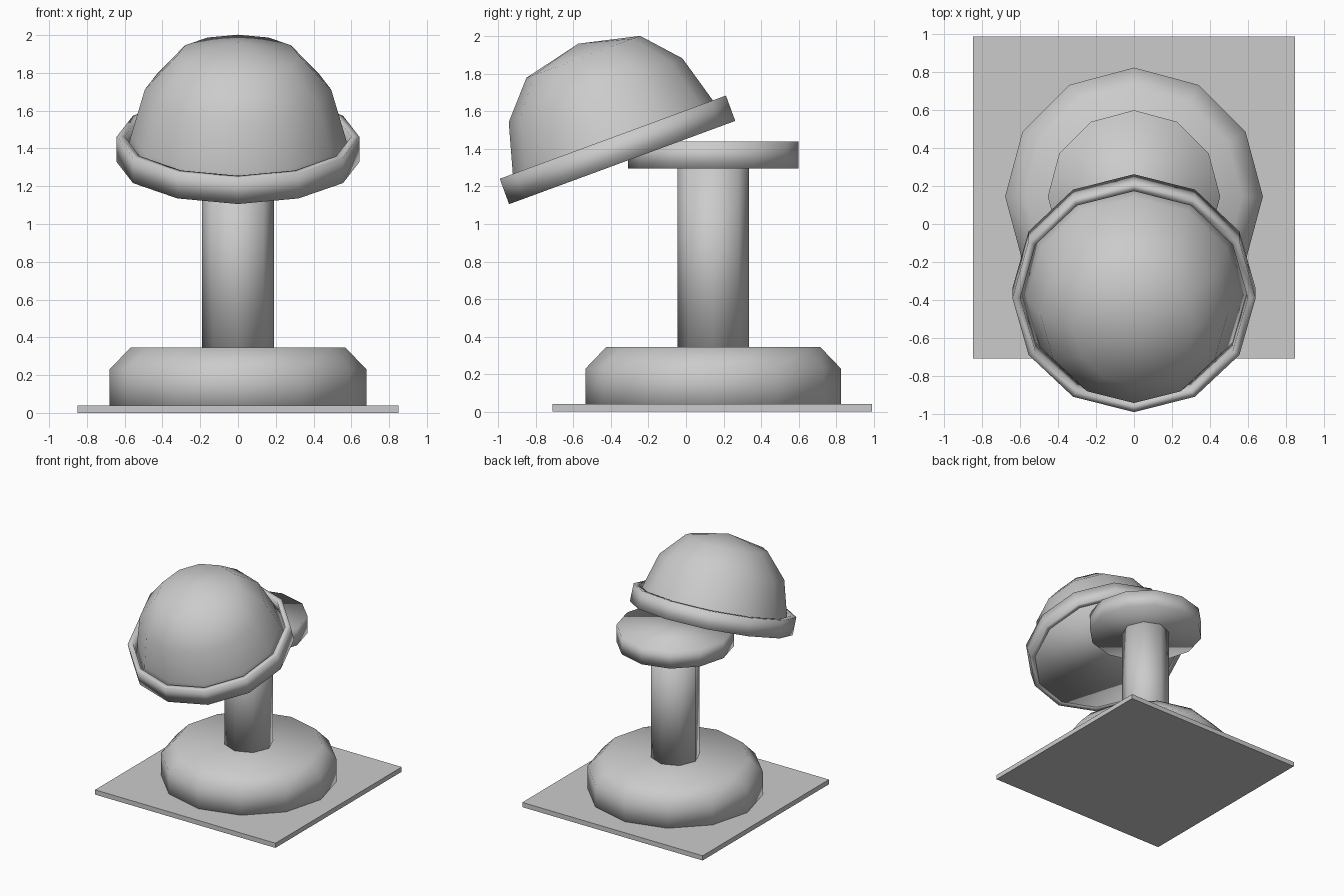
import bpy, bmesh, math
from mathutils import Matrix

if "Cube" in bpy.data.objects:
    bpy.data.objects.remove(bpy.data.objects["Cube"])

grey = bpy.data.materials.new("plain_grey")
grey.diffuse_color = (0.6, 0.6, 0.6, 1)
grey.use_nodes = True
grey.node_tree.nodes["Principled BSDF"].inputs["Base Color"].default_value = grey.diffuse_color


def finish(name, bm, matrix, smooth=True):
    bmesh.ops.recalc_face_normals(bm, faces=bm.faces)
    for f in bm.faces:
        f.smooth = smooth
    bm.transform(matrix)
    me = bpy.data.meshes.new(name)
    bm.to_mesh(me)
    bm.free()
    me.materials.append(grey)
    ob = bpy.data.objects.new(name, me)
    bpy.context.collection.objects.link(ob)
    return ob


def lathe(name, profile, sides, matrix, closed=False):
    """Spin (radius, height) points round z; cap open ends unless the profile is a loop."""
    bm = bmesh.new()
    rings = []
    for r, z in profile:
        if r == 0:
            rings.append([bm.verts.new((0, 0, z))] * sides)
        else:
            rings.append([bm.verts.new((r * math.cos(2 * math.pi * i / sides),
                                        r * math.sin(2 * math.pi * i / sides), z))
                          for i in range(sides)])
    pairs = list(zip(rings, rings[1:]))
    if closed:
        pairs.append((rings[-1], rings[0]))
    for a, b in pairs:
        for i in range(sides):
            j = (i + 1) % sides
            quad = list(dict.fromkeys((a[i], a[j], b[j], b[i])))
            bm.faces.new(quad)
    if not closed:
        for ring, (r, z) in ((rings[0], profile[0]), (rings[-1], profile[-1])):
            if r > 0:
                bm.faces.new(ring)
    return finish(name, bm, matrix)


# ground plate
bm = bmesh.new()
bmesh.ops.create_cube(bm, size=1)
finish("ground_plate", bm,
       Matrix.Translation((0, 0.14, 0.02)) @ Matrix.Diagonal((1.7, 1.7, 0.04, 1)), smooth=False)

# upright parts share one axis
axis = Matrix.Translation((0, 0.145, 0))
lathe("round_base", [(0.68, 0.001), (0.68, 0.23), (0.57, 0.345)], 12, axis)
lathe("pillar", [(0.19, 0.3), (0.19, 1.32)], 8, axis)
lathe("top_disc", [(0.455, 1.295), (0.455, 1.44)], 12, axis)

# tilted dome with its rim
tilt = Matrix.Translation((0, -0.365, 1.395)) @ Matrix.Rotation(math.radians(20.2), 4, 'X')
lathe("dome", [(0.603, -0.071), (0.567, 0.075), (0.493, 0.338), (0.323, 0.528), (0, 0.603)],
      12, tilt)
lathe("dome_rim", [(0.642, -0.072), (0.642, 0.072), (0.6, 0.072), (0.6, -0.072)],
      12, tilt, closed=True)
